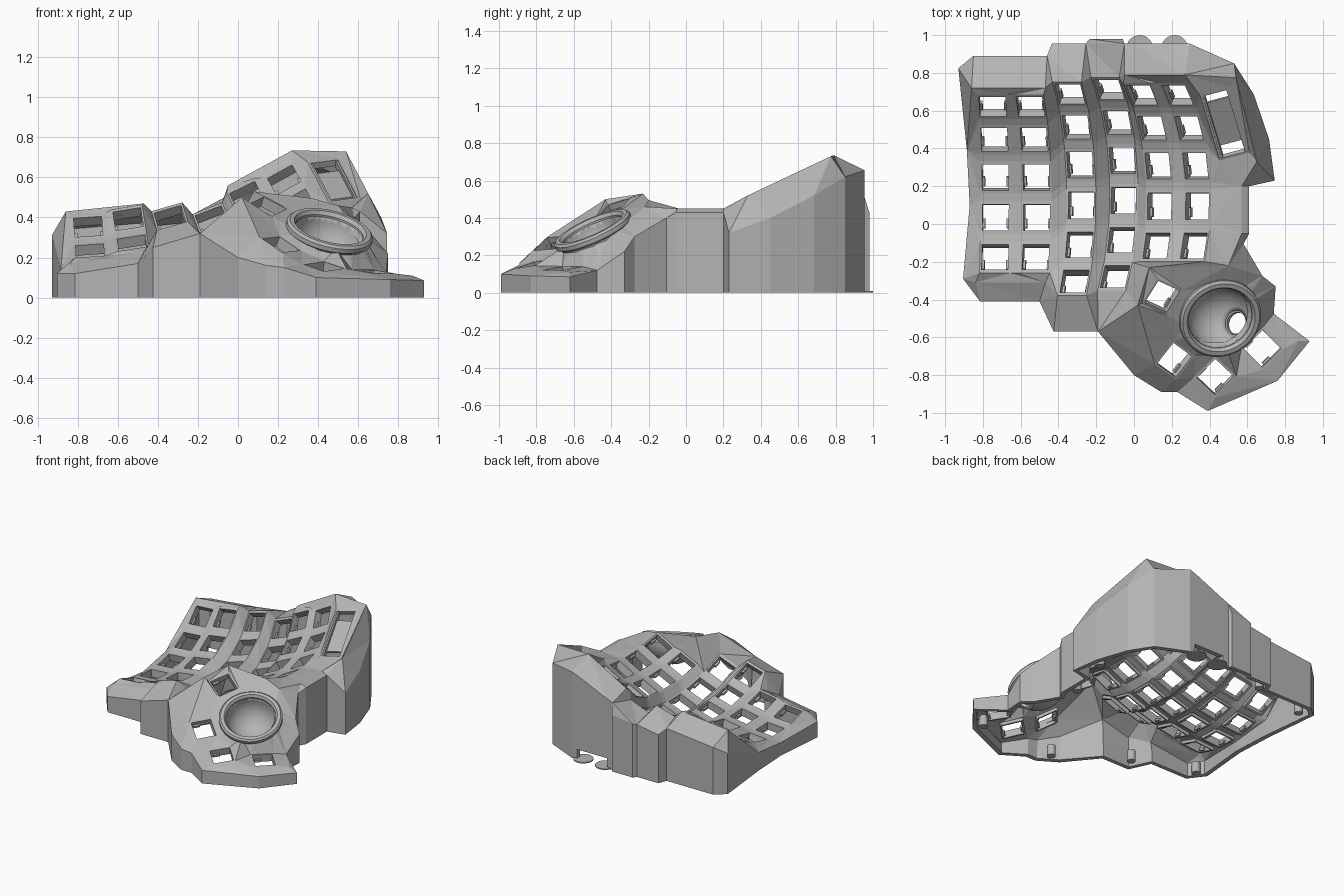
import bpy, bmesh, math
from mathutils import Vector, Matrix
from mathutils.geometry import delaunay_2d_cdt

cube = bpy.data.objects.get("Cube")
if cube:
    bpy.data.objects.remove(cube)

grey = bpy.data.materials.new("matte_grey")
grey.use_nodes = True
grey.diffuse_color = (0.46, 0.46, 0.46, 1)
grey.node_tree.nodes["Principled BSDF"].inputs["Base Color"].default_value = grey.diffuse_color


def make_object(name, bm, smooth=False):
    mesh = bpy.data.meshes.new(name)
    bm.to_mesh(mesh)
    bm.free()
    obj = bpy.data.objects.new(name, mesh)
    bpy.context.collection.objects.link(obj)
    mesh.materials.append(grey)
    if smooth:
        bpy.ops.object.select_all(action="DESELECT")
        obj.select_set(True)
        bpy.context.view_layer.objects.active = obj
        bpy.ops.object.shade_smooth_by_angle(angle=math.radians(35))
    return obj


def thicken(obj, amount):
    mod = obj.modifiers.new("thickness", "SOLIDIFY")
    mod.thickness = amount
    mod.offset = -1


def rectangle(c, u, v, hu, hv):
    return [c + u * (a * hu) + v * (b * hv) for a, b in ((-1, -1), (1, -1), (1, 1), (-1, 1))]


def plane_axes(normal, angle):
    n = Vector(normal).normalized()
    u = Vector((math.cos(angle), math.sin(angle), 0))
    u = (u - n * u.dot(n)).normalized()
    return u, n.cross(u)


def inside(p, poly):
    hit = False
    for a, b in zip(poly, poly[1:] + poly[:1]):
        if (a.y > p.y) != (b.y > p.y) and p.x < a.x + (p.y - a.y) * (b.x - a.x) / (b.y - a.y):
            hit = not hit
    return hit


# Key positions: curved, tented finger columns (x, y, z, roll, number of rows)
columns = [(-.733, .07, .14, 4, 5), (-.515, .07, .18, 9, 5), (-.28, .135, .19, 16, 6),
           (-.055, .16, .19, 21, 6), (.135, .13, .315, 26, 5), (.335, .13, .40, 29, 5)]
RADIUS = .816
keys = []
for x, y, z, roll, rows in columns:
    tilt = Matrix.Rotation(-math.radians(roll), 3, "Y")
    for row in range(rows):
        t = math.radians(42.5 - 15 * row)
        arc = Vector((0, RADIUS * math.sin(t), RADIUS * (1 - math.cos(t))))
        keys.append((Vector((x, y, z)) + tilt @ arc, tilt @ Vector((1, 0, 0)),
                     tilt @ Vector((0, math.cos(t), math.sin(t)))))

# Thumb keys around the ball socket
thumbs = [((.15, -.385, .455), (.3, -.5, 1), -32), ((.215, -.72, .265), (.4, -.4, 1), -38),
          ((.43, -.81, .155), (.1, -.25, 1), -45), ((.68, -.66, .13), (.1, -.08, 1), -45)]
for c, n, angle in thumbs:
    keys.append((Vector(c), *plane_axes(n, math.radians(angle))))

# Display slot and ball socket openings
slot_c = Vector((.48, .53, .585))
slot_v = Vector((-.115, .38, .22)).normalized()
slot_u = Vector((.15, .04, .02)).normalized()
ball_c = Vector((.455, -.495, .325))
ball_n = Vector((.25, -.45, 1)).normalized()
ball_u, ball_v = plane_axes(ball_n, 0)
ring = [ball_c + (ball_u * math.cos(a) + ball_v * math.sin(a)) * .18
        for a in (math.tau * i / 32 for i in range(32))]

# Upper edge of the outer wall, counter-clockwise from the back left
wall = [Vector(p) for p in (
    (-.85, .89, .36), (-.93, .825, .31), (-.885, .39, .14), (-.87, .1, .1), (-.905, -.29, .12),
    (-.815, -.41, .12), (-.5, -.41, .17), (-.425, -.57, .25), (-.19, -.57, .32),
    (0, -.8, .2), (.145, -.89, .16), (.23, -.89, .15), (.39, -.99, .1), (.76, -.83, .09),
    (.93, -.62, .085), (.74, -.475, .12), (.75, -.33, .22), (.68, -.275, .3),
    (.58, -.105, .4), (.61, -.05, .43), (.61, .2, .43), (.745, .23, .32), (.715, .45, .4),
    (.635, .685, .52), (.53, .85, .62), (.295, .955, .655), (.25, .955, .64), (0, .955, .53),
    (-.05, .955, .51), (-.06, .98, .43), (-.235, .98, .41), (-.255, .955, .4),
    (-.435, .955, .37), (-.46, .89, .4))]

# Raised creases on the top surface
creases = [[(-.05, .79, .56), (.27, .79, .735), (.54, .775, .73), (.65, .33, .52),
            (.57, .2, .45), (.57, -.05, .45), (.5, -.22, .46), (.08, -.23, .53), (.02, -.43, .5)],
           [(-.86, .72, .43), (-.47, .72, .47)], [(.87, -.62, .11)],
           [(-.84, -.31, .165), (-.47, -.31, .23)]]

points, edges, holes = [], [], []


def add_chain(chain, closed=True):
    start, n = len(points), len(chain)
    points.extend(Vector(p) for p in chain)
    edges.extend((start + i, start + (i + 1) % n) for i in range(n if closed else n - 1))


def add_opening(c, u, v, hu, hv, mu, mv):
    hole = rectangle(c, u, v, hu, hv)
    holes.append(hole)
    add_chain(hole)
    add_chain(rectangle(c, u, v, hu + mu, hv + mv))


add_chain(wall)
for crease in creases:
    add_chain(crease, False)
for i, (c, u, v) in enumerate(keys):
    add_opening(c, u, v, .07, .07, .01, .01 if i >= len(keys) - len(thumbs) else .018)
add_opening(slot_c, slot_u, slot_v, .07, .195, .012, .012)
add_chain(ring)
holes.append(ring)

# Case shell: faceted top with openings, then walls down to the floor
flat, _, tris, origin, _, _ = delaunay_2d_cdt([p.xy for p in points], edges, [], 0, 1e-5)
bm = bmesh.new()
verts = []
for p, src in zip(flat, origin):
    near = src[0] if src else min(range(len(points)), key=lambda i: (points[i].xy - p).length)
    verts.append(bm.verts.new((p.x, p.y, points[near].z)))
for tri in tris:
    middle = sum((flat[i] for i in tri), Vector((0, 0))) / len(tri)
    if inside(middle, wall) and not any(inside(middle, h) for h in holes):
        face = bm.faces.new([verts[i] for i in tri])
        face.normal_update()
        if face.normal.z < 0:
            face.normal_flip()
lookup = {s: verts[i] for i, src in enumerate(origin) for s in src}
top = [lookup[i] for i in range(len(wall))]
band = [bm.verts.new((p.x, p.y, .075)) for p in wall]
base = [bm.verts.new((p.x, p.y, 0)) for p in wall]
for i, a in enumerate(wall):
    j = (i + 1) % len(wall)
    bm.faces.new((top[i], band[i], band[j], top[j]))
    cable_notch = a.y > .95 and 0 < (a.x + wall[j].x) / 2 < .25
    if not cable_notch:
        bm.faces.new((band[i], base[i], base[j], band[j]))
bmesh.ops.delete(bm, geom=[v for v in bm.verts if not v.link_faces], context="VERTS")
thicken(make_object("case_shell", bm), .035)

# Switch sockets: collars beneath each opening with two clip tabs
def add_box(bm, c, u, v, n, size):
    m = Matrix((u * size[0], v * size[1], n * size[2])).transposed().to_4x4()
    bmesh.ops.create_cube(bm, size=1, matrix=Matrix.Translation(c) @ m)


bm = bmesh.new()
for c, u, v in keys:
    n = u.cross(v)
    low = c - n * .042
    for s in (-1, 1):
        add_box(bm, low + u * (s * .076), u, v, n, (.012, .16, .03))
        add_box(bm, low + v * (s * .076), u, v, n, (.14, .012, .03))
        add_box(bm, low + u * (s * .064) - v * .03, u, v, n, (.014, .05, .02))
make_object("switch_sockets", bm)

# Display tray set below its slot
bm = bmesh.new()
slot_n = slot_u.cross(slot_v).normalized()
add_box(bm, slot_c - slot_n * .035, slot_u, slot_v, slot_n, (.15, .27, .015))
for s in (-1, 1):
    add_box(bm, slot_c - slot_n * .025 + slot_u * (s * .066), slot_u, slot_v, slot_n, (.012, .39, .04))
make_object("display_tray", bm)


# Ball socket: turned rim and a bowl with a sensor hole
def turned(name, profile, centre, axis):
    bm = bmesh.new()
    vs = [bm.verts.new((r, 0, z)) for r, z in profile]
    es = [bm.edges.new((a, b)) for a, b in zip(vs, vs[1:] + vs[:1])]
    bmesh.ops.spin(bm, geom=vs + es, cent=(0, 0, 0), axis=(0, 0, 1), angle=math.tau, steps=48)
    bmesh.ops.remove_doubles(bm, verts=bm.verts, dist=1e-4)
    bmesh.ops.recalc_face_normals(bm, faces=bm.faces)
    turn = Vector((0, 0, 1)).rotation_difference(axis).to_matrix().to_4x4()
    bm.transform(Matrix.Translation(centre) @ turn)
    return make_object(name, bm, True)


turned("socket_rim", [(.175, -.05), (.2, -.05), (.205, -.015), (.22, -.005), (.22, .018),
                      (.208, .03), (.185, .03), (.172, .012)], ball_c, ball_n)
sensor = Vector((.09, -.03, -.145)).normalized()
bm = bmesh.new()
bmesh.ops.create_uvsphere(bm, u_segments=40, v_segments=24, radius=.19)
cap = [v for v in bm.verts if v.co.z > .19 * math.cos(math.radians(20))]
bmesh.ops.delete(bm, geom=cap, context="VERTS")
bm.transform(Matrix.Translation(ball_c) @
             Vector((0, 0, 1)).rotation_difference(sensor).to_matrix().to_4x4())
bmesh.ops.bisect_plane(bm, geom=bm.verts[:] + bm.edges[:] + bm.faces[:], plane_co=ball_c,
                       plane_no=ball_n, clear_outer=True)
thicken(make_object("socket_bowl", bm, True), .018)
turned("sensor_collar", [(.058, -.012), (.078, -.012), (.078, .012), (.058, .012)],
       ball_c + sensor * .177, sensor)

# Screw posts inside the base and flat feet by the cable notch
posts = [(-.83, .78), (-.82, -.31), (-.37, -.47), (.1, -.77), (.72, -.76),
         (.54, .03), (.64, .4), (-.4, .87)]
feet = [(.03, .93), (.215, .93)]
for name, spots, radius, height in (("screw_posts", posts, .03, .08), ("floor_pads", feet, .07, .008)):
    bm = bmesh.new()
    for x, y in spots:
        bmesh.ops.create_cone(bm, cap_ends=True, segments=24, radius1=radius, radius2=radius,
                              depth=height, matrix=Matrix.Translation((x, y, height / 2)))
    make_object(name, bm, True)
